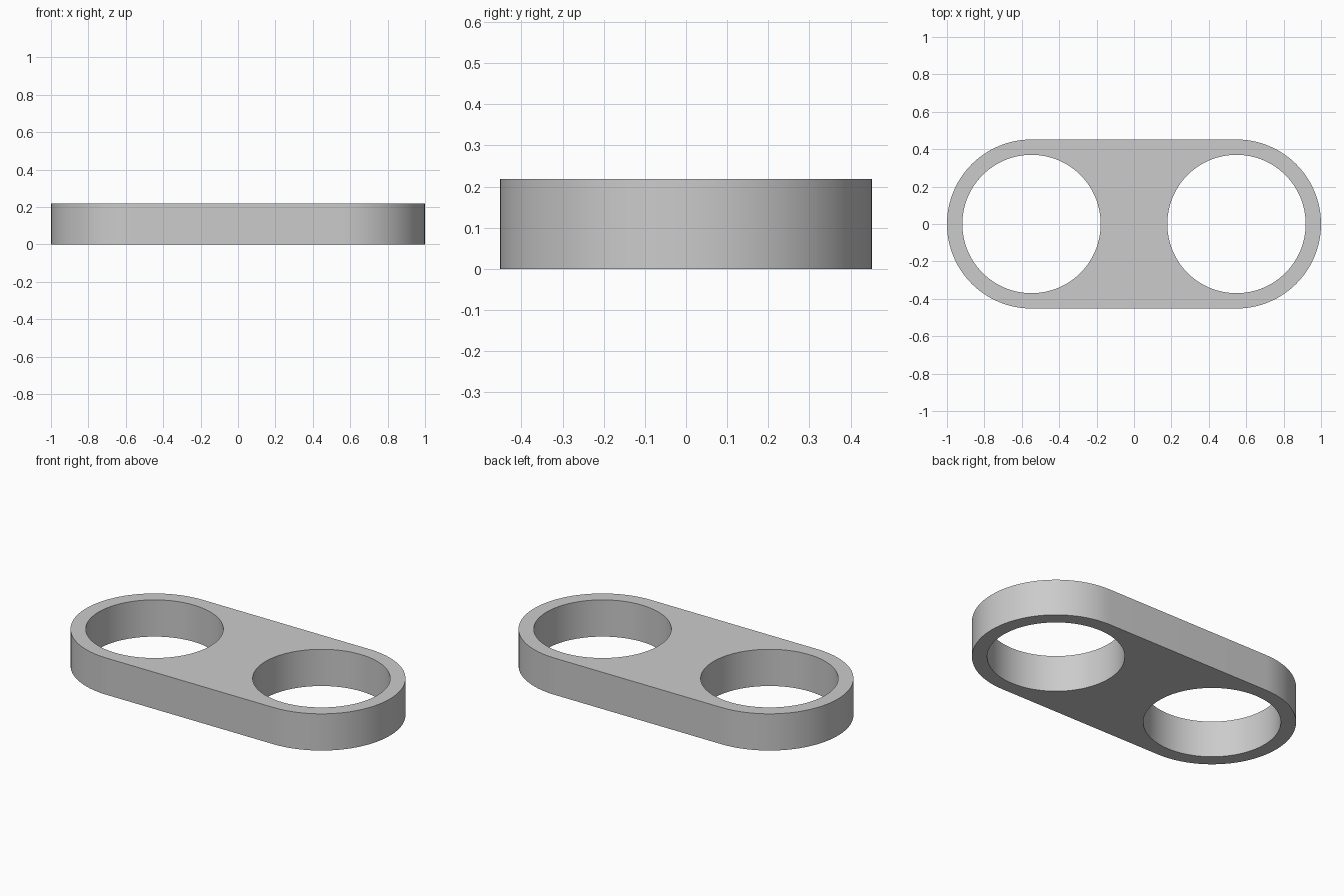
import bpy
import bmesh
from math import cos, sin, pi, radians

cube = bpy.data.objects.get("Cube")
if cube:
    bpy.data.objects.remove(cube, do_unlink=True)

HEIGHT = 0.218
OUTER_R = 0.452
HOLE_R = 0.37
CENTRE_X = 1 - OUTER_R
SEGMENTS = 96


def arc(cx, radius, start, sweep, count):
    """Points along an arc in the base plane."""
    return [(cx + radius * cos(start + sweep * i / count),
             radius * sin(start + sweep * i / count), 0)
            for i in range(count + 1)]


def add_loop(bm, points):
    """Closed ring of edges."""
    verts = [bm.verts.new(p) for p in points]
    return [bm.edges.new((v, verts[i - 1])) for i, v in enumerate(verts)]


# Outline: two half circles joined by straight sides, with a round hole at each end
bm = bmesh.new()
half = SEGMENTS // 2
edges = add_loop(bm, arc(CENTRE_X, OUTER_R, -pi / 2, pi, half)
                 + arc(-CENTRE_X, OUTER_R, pi / 2, pi, half))
for side in (-1, 1):
    edges += add_loop(bm, arc(side * CENTRE_X, HOLE_R, 0, 2 * pi, SEGMENTS)[:-1])

# Fill the outline and raise it into a solid plate
bmesh.ops.triangle_fill(bm, edges=edges, use_beauty=True, normal=(0, 0, 1))
raised = bmesh.ops.extrude_face_region(bm, geom=bm.faces[:], use_keep_orig=True)
top = [g for g in raised["geom"] if isinstance(g, bmesh.types.BMVert)]
bmesh.ops.translate(bm, verts=top, vec=(0, 0, HEIGHT))
bmesh.ops.recalc_face_normals(bm, faces=bm.faces[:])

mesh = bpy.data.meshes.new("link_plate")
bm.to_mesh(mesh)
bm.free()
plate = bpy.data.objects.new("link_plate", mesh)
bpy.context.collection.objects.link(plate)

# Plain grey material
grey = bpy.data.materials.new("light grey")
grey.use_nodes = True
colour = (0.6, 0.6, 0.6, 1)
grey.diffuse_color = colour
grey.node_tree.nodes["Principled BSDF"].inputs["Base Color"].default_value = colour
mesh.materials.append(grey)

# Smooth round walls with sharp rims
bpy.ops.object.select_all(action="DESELECT")
plate.select_set(True)
bpy.context.view_layer.objects.active = plate
bpy.ops.object.shade_smooth_by_angle(angle=radians(30))
